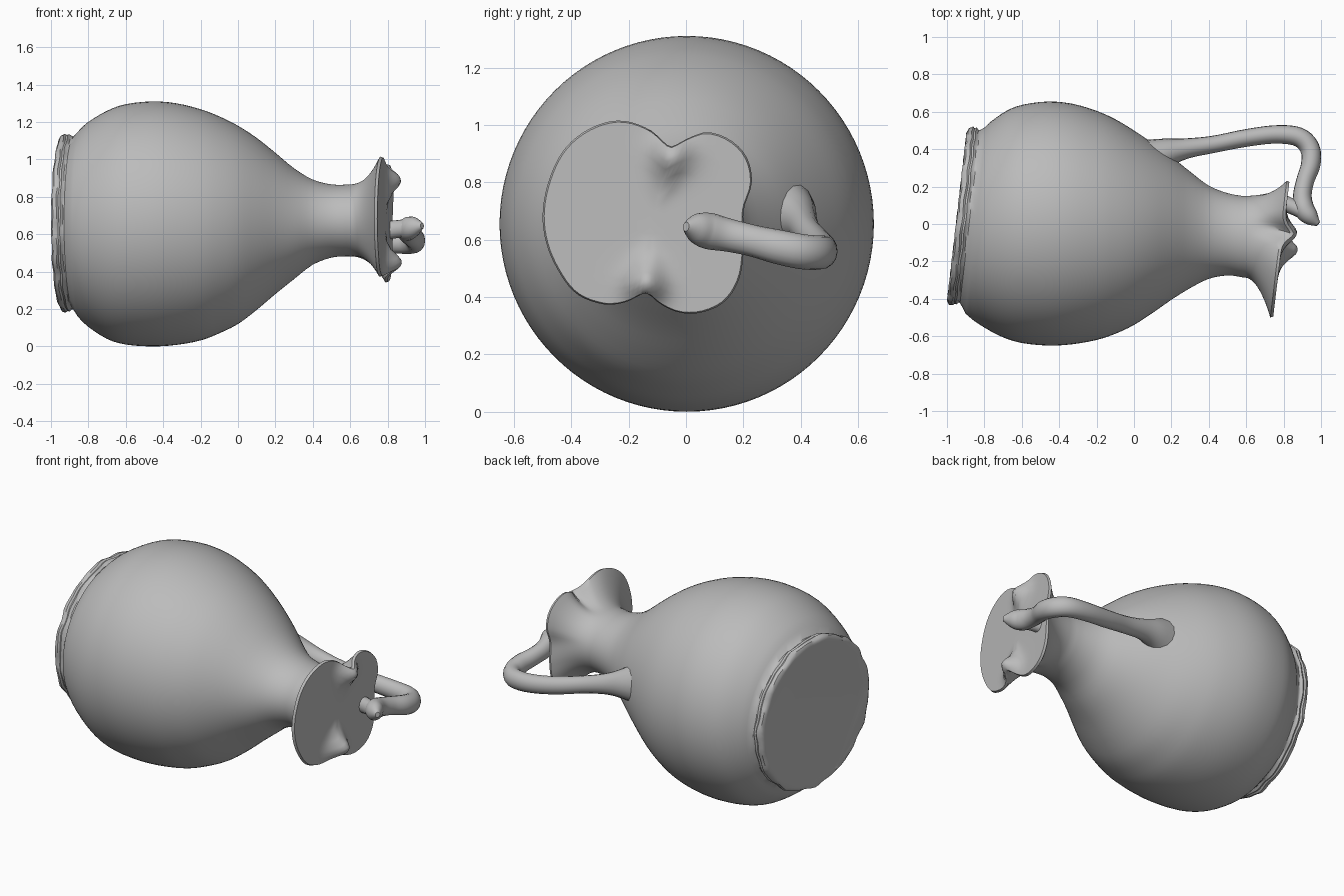
import bpy, bmesh, math
from mathutils import Vector

if "Cube" in bpy.data.objects:
    bpy.data.objects.remove(bpy.data.objects["Cube"])

N = 96
clay = bpy.data.materials.new("grey clay")
clay.diffuse_color = (0.5, 0.5, 0.5, 1)
clay.use_nodes = True
clay.node_tree.nodes["Principled BSDF"].inputs["Base Color"].default_value = clay.diffuse_color


def finish(obj, angle):
    obj.data.materials.clear()
    obj.data.materials.append(clay)
    bpy.ops.object.select_all(action='DESELECT')
    obj.select_set(True)
    bpy.context.view_layer.objects.active = obj
    bpy.ops.object.shade_smooth_by_angle(angle=math.radians(angle))


def spline(p, t):
    """Smooth interpolation through a list of vectors at float index t."""
    i = min(int(t), len(p) - 2)
    f = t - i
    a, b, c, d = (p[min(max(k, 0), len(p) - 1)] for k in (i - 1, i, i + 1, i + 2))
    return 0.5 * (2 * b + (c - a) * f + (2 * a - 5 * b + 4 * c - d) * f * f
                  + (3 * b - a - 3 * c + d) * f ** 3)


# Trefoil mouth outline (y, z)
MOUTH = [(.2, .66), (.205, .72), (.23, .8), (.21, .89), (.15, .95), (.07, .975), (0, .95),
         (-.055, .925), (-.13, .985), (-.23, 1.015), (-.33, .99), (-.42, .92), (-.48, .8),
         (-.5, .67), (-.49, .6), (-.45, .5), (-.38, .41), (-.28, .373), (-.22, .38),
         (-.14, .412), (-.08, .37), (-.02, .345), (.05, .345), (.13, .38), (.18, .45), (.2, .55)]
MC = Vector((-.12, .66))
polar = sorted((math.atan2(z - MC.y, y - MC.x) % math.tau, math.hypot(y - MC.x, z - MC.y))
               for y, z in MOUTH)
polar = ([(a - math.tau, r) for a, r in polar[-2:]] + polar
         + [(a + math.tau, r) for a, r in polar[:2]])


def mouth_radius(a):
    for i in range(1, len(polar) - 2):
        (a0, r0), (a1, r1) = polar[i], polar[i + 1]
        if a0 <= a <= a1:
            f = (a - a0) / (a1 - a0)
            rm, rp = polar[i - 1][1], polar[i + 2][1]
            return spline([Vector((v,)*2) for v in (rm, r0, r1, rp)], 1 + f).x
    return polar[2][1]


def mouth_x(y, z):
    """Tilted mouth plane with raised folds at the two pinches."""
    x = .745 + .12 * (y + .49)
    for py, pz, h in ((-.05, .885, .075), (-.14, .45, .09)):
        x += h * math.exp(-((y - py) ** 2 + (z - pz) ** 2) / .0045)
    return x


angles = [math.tau * i / N for i in range(N)]
rings = []

# Foot collar: x, radius, wobble
for x, r, w in ((-.945, .435, 0), (-.947, .452, .003), (-.938, .468, .004), (-.918, .474, .005),
                (-.908, .467, .004), (-.898, .472, .004), (-.885, .462, .003), (-.877, .462, 0)):
    ring = []
    for a in angles:
        rr = r + w * (math.sin(11 * a + 40 * x) + .6 * math.sin(23 * a))
        y = .04 + rr * math.cos(a)
        ring.append(Vector((x + .115 * (y - .04) + w * .6 * math.sin(17 * a),
                            y, .66 + rr * math.sin(a))))
    rings.append(ring)

# Belly and neck: x, low y, high y, low z, high z, slant
BODY = [(-.85, -.48, .515, .155, 1.152, .1), (-.8, -.53, .55, .105, 1.2, .07),
        (-.7, -.598, .605, .04, 1.26, .03), (-.6, -.635, .638, .01, 1.295, .01),
        (-.46, -.65, .655, 0, 1.31, 0), (-.33, -.643, .643, .008, 1.3, 0),
        (-.2, -.62, .605, .032, 1.268, 0), (-.1, -.587, .56, .07, 1.23, 0),
        (0, -.54, .5, .12, 1.18, 0), (.1, -.475, .432, .195, 1.115, 0),
        (.2, -.405, .36, .28, 1.035, 0), (.3, -.343, .28, .36, .952, 0),
        (.4, -.293, .205, .437, .892, 0), (.5, -.275, .165, .475, .866, 0),
        (.58, -.285, .15, .482, .865, 0)]
BODY = [Vector(b) for b in BODY]
for k in range(3 * (len(BODY) - 1) + 1):
    x, y0, y1, z0, z1, s = spline(BODY, k / 3)
    ry = (y1 - y0) / 2
    rings.append([Vector((x + s * ry * math.cos(a), (y0 + y1) / 2 + ry * math.cos(a),
                          (z0 + z1) / 2 + (z1 - z0) / 2 * math.sin(a))) for a in angles])

# Flare from the neck to the trefoil lip
neck = rings[-1]
lip = []
for i, a in enumerate(angles):
    r = mouth_radius(a)
    y, z = MC.x + r * math.cos(a), MC.y + r * math.sin(a)
    lip.append(Vector((mouth_x(y, z), y, z)))
for k in range(1, 11):
    s = k / 10
    ring = []
    for n, l in zip(neck, lip):
        p = n.lerp(l, s ** 2.3)
        p.x = n.x + (l.x - .015 - n.x) * s
        ring.append(p)
    rings.append(ring)

# Closed mouth face
for f in (.985, .94, .88, .8, .7, .55, .35, .15):
    ring = []
    for l in lip:
        y, z = MC.x + (l.y - MC.x) * f, MC.y + (l.z - MC.y) * f
        ring.append(Vector((mouth_x(y, z), y, z)))
    rings.append(ring)

bm = bmesh.new()
loops = [[bm.verts.new(p) for p in ring] for ring in rings]
for A, B in zip(loops, loops[1:]):
    for i in range(N):
        j = (i + 1) % N
        bm.faces.new((A[i], A[j], B[j], B[i]))
bm.faces.new(loops[0])
bm.faces.new(loops[-1])
bmesh.ops.recalc_face_normals(bm, faces=bm.faces)
mesh = bpy.data.meshes.new("jug_body")
bm.to_mesh(mesh)
bm.free()
body = bpy.data.objects.new("jug_body", mesh)
bpy.context.collection.objects.link(body)
finish(body, 40)


def tube(name, pts):
    """Rounded tube through (x, y, z, radius) points."""
    pts = [Vector(p) for p in pts]
    P = [spline(pts, k / 5) for k in range(5 * (len(pts) - 1) + 1)]
    bm = bmesh.new()
    side, loops = Vector((0, 0, 1)), []
    for k, p in enumerate(P):
        d = (P[min(k + 1, len(P) - 1)] - P[max(k - 1, 0)]).xyz.normalized()
        side = (side - d * side.dot(d)).normalized()
        up = d.cross(side)
        loops.append([bm.verts.new(p.xyz + p.w * (1.15 * side * math.cos(t) + up * math.sin(t)))
                      for t in (math.tau * i / 16 for i in range(16))])
    for A, B in zip(loops, loops[1:]):
        for i in range(16):
            bm.faces.new((A[i], A[i - 1], B[i - 1], B[i]))
    bm.faces.new(loops[0])
    bm.faces.new(loops[-1])
    bmesh.ops.recalc_face_normals(bm, faces=bm.faces)
    me = bpy.data.meshes.new(name)
    bm.to_mesh(me)
    bm.free()
    ob = bpy.data.objects.new(name, me)
    bpy.context.collection.objects.link(ob)
    finish(ob, 40)


# Looped handle from shoulder to lip
tube("handle", [(.06, .33, .69, .13), (.16, .375, .68, .085), (.27, .402, .66, .056),
                (.42, .425, .625, .046), (.6, .46, .585, .047), (.76, .479, .562, .049),
                (.88, .465, .555, .052), (.94, .405, .558, .053), (.945, .32, .575, .052),
                (.915, .23, .597, .048), (.9, .15, .615, .05), (.91, .08, .63, .055),
                (.945, .035, .64, .045), (.985, .0, .645, .014)])
# Short bridge joining handle to lip
tube("handle_bridge", [(.77, .12, .62, .05), (.83, .1, .625, .042), (.92, .06, .635, .042)])
